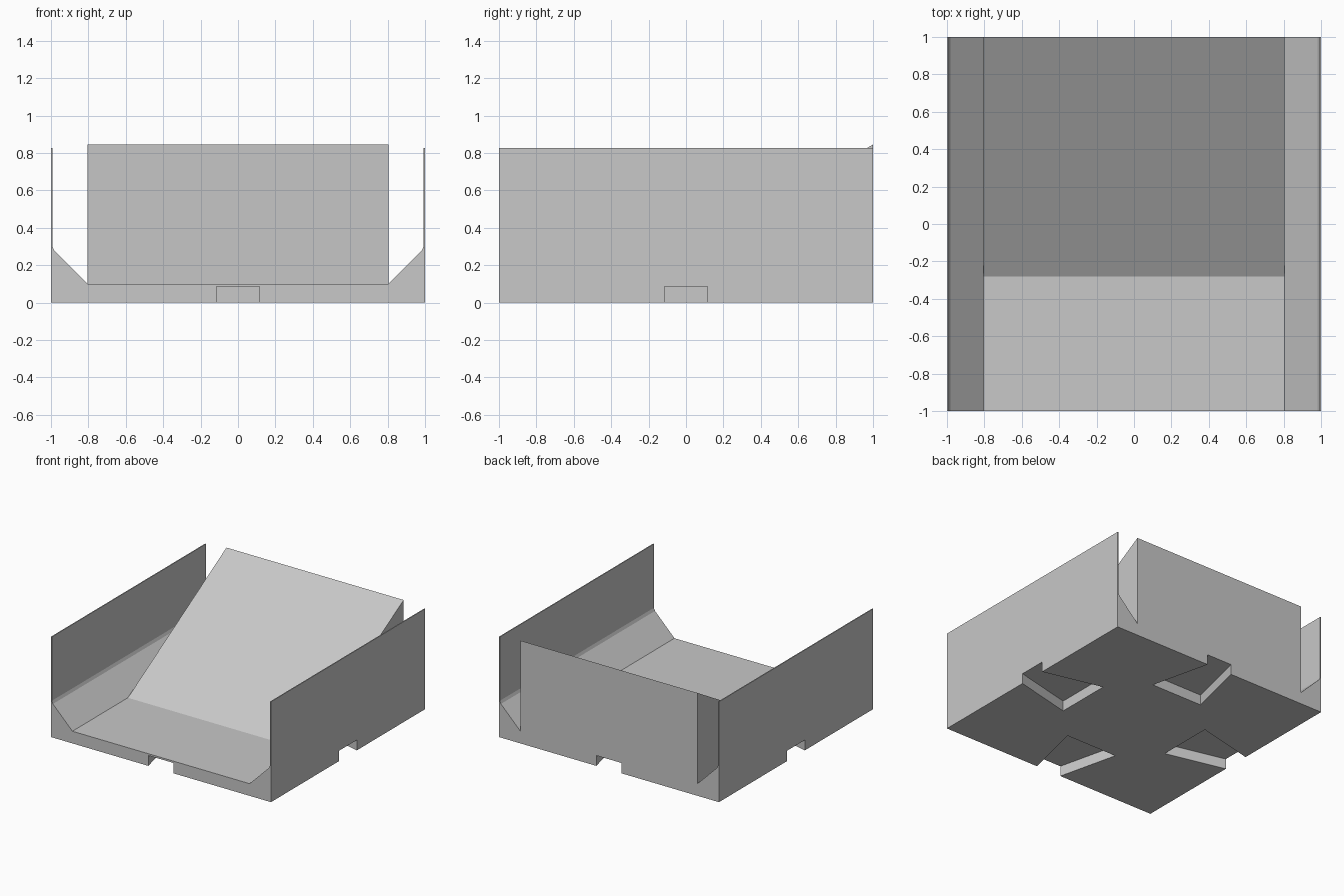
import bpy
import math
from mathutils import Matrix, Vector

cube = bpy.data.objects.get("Cube")
if cube:
    bpy.data.objects.remove(cube, do_unlink=True)

grey = bpy.data.materials.new("light_grey")
grey.use_nodes = True
colour = (0.58, 0.58, 0.58, 1)
grey.diffuse_color = colour
grey.node_tree.nodes["Principled BSDF"].inputs["Base Color"].default_value = colour


def prism(name, profile, place, start, end):
    """Extrude a 2D profile; place(u, v, w) maps it into space."""
    n = len(profile)
    verts = [place(u, v, w) for w in (start, end) for u, v in profile]
    faces = [tuple(range(n)), tuple(range(2 * n - 1, n - 1, -1))]
    faces += [(i, i + n, (i + 1) % n + n, (i + 1) % n) for i in range(n)]
    mesh = bpy.data.meshes.new(name)
    mesh.from_pydata(verts, [], faces)
    mesh.materials.append(grey)
    obj = bpy.data.objects.new(name, mesh)
    bpy.context.collection.objects.link(obj)
    # consistent outward normals
    bpy.context.view_layer.objects.active = obj
    bpy.ops.object.mode_set(mode='EDIT')
    bpy.ops.mesh.select_all(action='SELECT')
    bpy.ops.mesh.normals_make_consistent(inside=False)
    bpy.ops.object.mode_set(mode='OBJECT')
    return obj


# Channel: floor, sloped gutters and thin side walls
half = [(1, 0), (1, 0.825), (0.992, 0.825), (0.992, 0.3), (0.982, 0.277), (0.805, 0.1)]
section = half + [(-x, z) for x, z in reversed(half)]
channel = prism("channel_tile", section, lambda u, v, w: (u, w, v), -1, 1)

# Ramp rising to the back between the gutters
prism("ramp", [(-0.28, 0.1), (1, 0.1), (1, 0.845)],
      lambda u, v, w: (w, u, v), -0.805, 0.805)

# Dovetail connector slots under the middle of each edge
slot = [(0.5, -0.235), (0.5, 0.235), (1.1, 0.091), (1.1, -0.091)]
for i in range(4):
    turn = Matrix.Rotation(i * math.pi / 2, 3, 'Z')
    cutter = prism("slot_cutter", slot,
                   lambda u, v, w: turn @ Vector((u, v, w)), -0.1, 0.085)
    cutter.hide_render = True
    cut = channel.modifiers.new("slot", 'BOOLEAN')
    cut.operation = 'DIFFERENCE'
    cut.solver = 'EXACT'
    cut.object = cutter
    bpy.context.view_layer.objects.active = channel
    bpy.ops.object.modifier_apply(modifier=cut.name)
    bpy.data.objects.remove(cutter, do_unlink=True)
